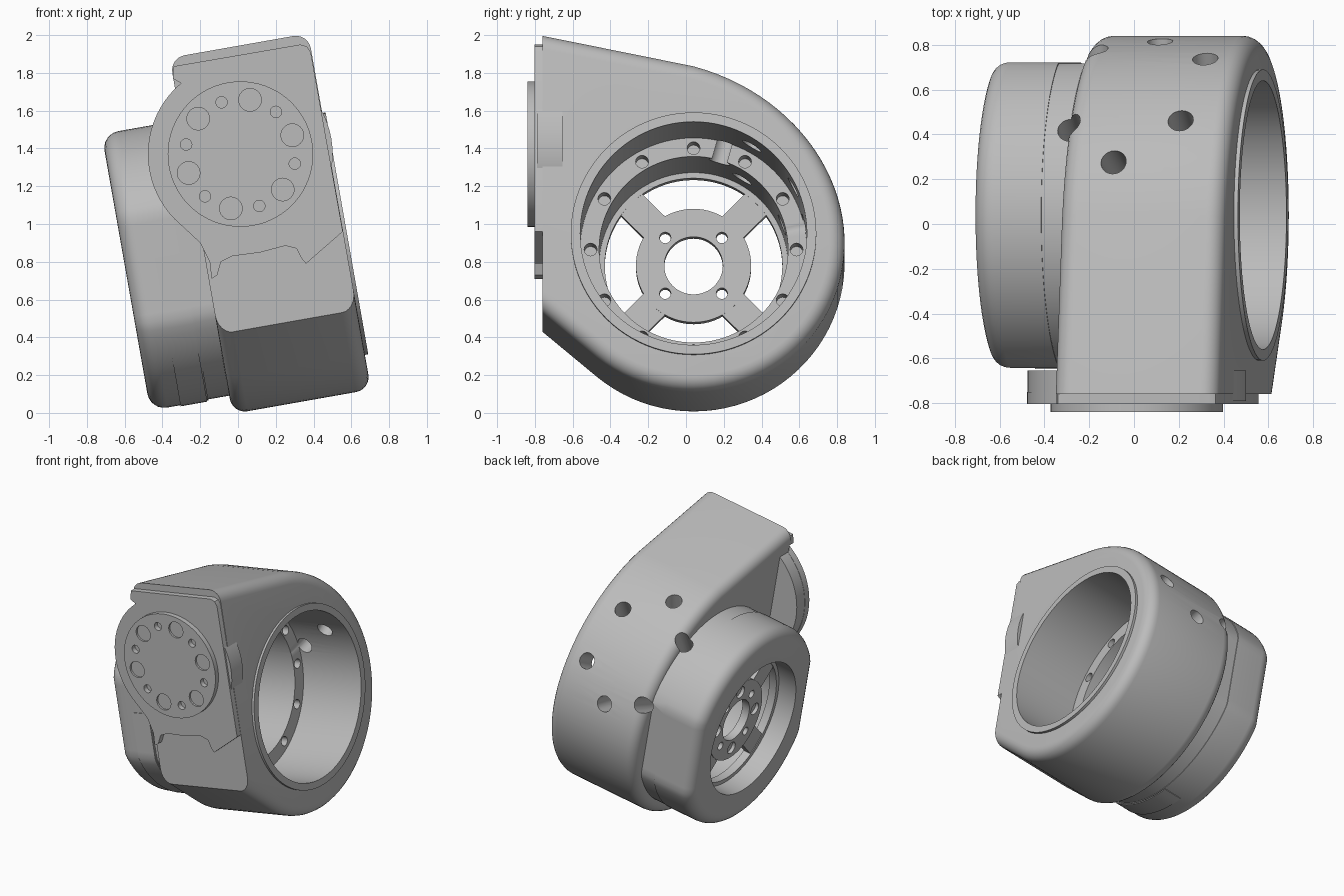
import bpy, bmesh, math
from mathutils import Matrix, Vector

if "Cube" in bpy.data.objects:
    bpy.data.objects.remove(bpy.data.objects["Cube"], do_unlink=True)

TILT = Matrix.Rotation(math.radians(-10), 4, 'Y')
CY, CW = 0.04, 0.836          # bore axis in the tilted frame
DISC = (0.013, 1.37)          # front disc centre (x, z)

grey = bpy.data.materials.new("housing grey")
grey.use_nodes = True
grey.diffuse_color = (0.5, 0.5, 0.5, 1)
grey.node_tree.nodes["Principled BSDF"].inputs["Base Color"].default_value = (0.5, 0.5, 0.5, 1)


def finish(bm, name):
    bmesh.ops.recalc_face_normals(bm, faces=bm.faces)
    mesh = bpy.data.meshes.new(name)
    bm.to_mesh(mesh)
    bm.free()
    mesh.materials.append(grey)
    ob = bpy.data.objects.new(name, mesh)
    bpy.context.collection.objects.link(ob)
    return ob


def circle(r, cy=CY, cw=CW, n=72):
    return [(cy + r * math.cos(2 * math.pi * i / n), cw + r * math.sin(2 * math.pi * i / n))
            for i in range(n)]


def extrude(pts, place, a, b):
    """Solid between two copies of a 2D outline; returns bmesh and both caps."""
    bm = bmesh.new()
    ends = [[bm.verts.new(place(t, p)) for p in pts] for t in (a, b)]
    caps = [bm.faces.new(e) for e in ends]
    for i in range(len(pts)):
        j = (i + 1) % len(pts)
        bm.faces.new((ends[0][i], ends[0][j], ends[1][j], ends[1][i]))
    return bm, caps


def side_prism(name, pts, a, b, round_a=0, round_b=0, front_cut=None):
    """Outline in (y, w) extruded along the tilted side axis."""
    bm, caps = extrude(pts, lambda t, p: (t, p[0], p[1]), a, b)
    bmesh.ops.recalc_face_normals(bm, faces=bm.faces)
    edge_sets = [(list(c.edges), r) for c, r in zip(caps, (round_a, round_b)) if r]
    for edges, r in edge_sets:
        bmesh.ops.bevel(bm, geom=edges, offset=r, segments=6, profile=0.5,
                        affect='EDGES', clamp_overlap=False)
    if front_cut is not None:
        cut = bmesh.ops.bisect_plane(bm, geom=bm.verts[:] + bm.edges[:] + bm.faces[:],
                                     plane_co=(0, front_cut, 0), plane_no=(0, -1, 0),
                                     clear_outer=True)
        rim = [e for e in cut["geom_cut"] if isinstance(e, bmesh.types.BMEdge)]
        bmesh.ops.edgeloop_fill(bm, edges=rim)
    bmesh.ops.transform(bm, matrix=TILT, verts=bm.verts)
    return finish(bm, name)


def front_prism(name, pts, a, b):
    """Outline in (x, z) extruded along y."""
    bm, _ = extrude(pts, lambda t, p: (p[0], t, p[1]), a, b)
    return finish(bm, name)


def lathe(name, profile, n=96):
    """Closed (u, radius) profile turned about the bore axis."""
    bm = bmesh.new()
    rings = []
    for i in range(n):
        c, s = math.cos(2 * math.pi * i / n), math.sin(2 * math.pi * i / n)
        rings.append([bm.verts.new((u, CY + r * c, CW + r * s)) for u, r in profile])
    for i in range(n):
        p, q = rings[i], rings[(i + 1) % n]
        for k in range(len(profile)):
            m = (k + 1) % len(profile)
            bm.faces.new((p[k], p[m], q[m], q[k]))
    bmesh.ops.remove_doubles(bm, verts=bm.verts, dist=1e-5)
    bmesh.ops.transform(bm, matrix=TILT, verts=bm.verts)
    return finish(bm, name)


def radial_drill(angle, u, r=0.057):
    """Drill pointing outward from the bore axis; angle measured from up to back."""
    a = math.radians(angle)
    d = Vector((0, math.sin(a), math.cos(a)))
    bm = bmesh.new()
    bmesh.ops.create_cone(bm, cap_ends=True, segments=24, radius1=r, radius2=r, depth=0.8)
    m = Matrix.Translation(Vector((u, CY, CW)) + d * 0.8) @ d.to_track_quat('Z', 'Y').to_matrix().to_4x4()
    bmesh.ops.transform(bm, matrix=TILT @ m, verts=bm.verts)
    return finish(bm, "drill")


def carve(ob, cutters, keep=False):
    bpy.context.view_layer.objects.active = ob
    for c in cutters:
        mod = ob.modifiers.new("cut", 'BOOLEAN')
        mod.operation = 'DIFFERENCE'
        mod.solver = 'EXACT'
        mod.object = c
        bpy.ops.object.modifier_apply(modifier=mod.name)
    if not keep:
        for c in cutters:
            bpy.data.objects.remove(c, do_unlink=True)


parts = []

# Main housing: growing spiral at the back, straight top and sloped underside
outline = [(-1.0, 0.629)]
for deg in range(-130, 91, 4):
    r = 0.8 + 0.15 * (max(deg, 0) / 90) ** 2.7
    a = math.radians(deg)
    outline.append((CY + r * math.cos(a), 0.8 + r * math.sin(a)))
outline.append((-1.0, 1.963))
housing = side_prism("main_housing", outline, -0.03, 0.715, 0.08, 0.08, front_cut=-0.76)

# Motor cover: round with flattened front and back
def cover_outline(r, flat, n=96):
    return [(CY + max(-flat, min(flat, y - CY)), w) for y, w in circle(r, n=n)]

cover = side_prism("motor_cover", cover_outline(0.743, 0.682), -0.455, -0.143, round_a=0.09)
band = side_prism("cover_joint_band", cover_outline(0.738, 0.677), -0.144, -0.02)

# Raised pad on the lower front of the cover
pad_pts = [p for p in cover_outline(0.749, 0.688) if p[0] < CY + 0.1 and p[1] < 0.9]
pad = side_prism("cover_lower_pad", pad_pts + [(CY, 0.6), (CY - 0.6, 0.88)], -0.293, -0.15)

# Stepped bore and outer recess through housing and cover
bore = lathe("bore_cutter", [(-0.6, 0), (-0.6, 0.5), (-0.31, 0.5), (-0.31, 0.47), (-0.25, 0.47),
                             (-0.25, 0.5), (0.24, 0.5), (0.24, 0.6), (0.9, 0.6), (0.9, 0)])
for ob in (cover, band, pad, housing):
    carve(ob, [bore], keep=True)
bpy.data.objects.remove(bore, do_unlink=True)

# Vent holes around the back
vents = [(16, 0.2), (31, 0.483), (62, 0.536), (78, 0.295), (31, -0.03), (70, 0.02)]
drills = [radial_drill(a, u) for a, u in vents]
carve(band, drills[4:], keep=True)
carve(housing, drills)

# Bolt holes on the inner flange
bolts = []
for i in range(12):
    a = math.radians(30 * i)
    bolts.append(side_prism("bolt", circle(0.034, CY + 0.545 * math.cos(a),
                                           CW + 0.545 * math.sin(a), 16), 0.14, 0.3))
carve(housing, bolts)
parts += [housing, cover, band, pad]

# Raised rim around the bore
parts.append(lathe("bore_rim", [(0.7, 0.6), (0.733, 0.6), (0.733, 0.65), (0.7, 0.65)]))

# Four-armed hub behind the bore
hub = side_prism("hub_plate", circle(0.305), -0.31, -0.25)
cuts = [side_prism("hub_hole", circle(0.155, n=48), -0.4, -0.2)]
for i in range(4):
    a = math.radians(45 + 90 * i)
    c, s = math.cos(a), math.sin(a)
    cuts.append(side_prism("screw_hole", circle(0.03, CY + 0.212 * c, CW + 0.212 * s, 16), -0.4, -0.2))
    b = a + math.pi / 4
    cuts.append(side_prism("pocket", circle(0.045, CY + 0.225 * math.cos(b), CW + 0.225 * math.sin(b), 20),
                           -0.4, -0.285))
    arm = [(CY + r * c - t * s, CW + r * s + t * c)
           for r, t in ((0.285, -0.08), (0.49, -0.08), (0.49, 0.08), (0.285, 0.08))]
    parts.append(side_prism("hub_arm_%d" % (i + 1), arm, -0.305, -0.252))
carve(hub, cuts)
parts.append(hub)

# Front mounting plate with a wavy lower edge and a round left bulge
plate = [(0.33, 1.95), (0.365, 1.94), (0.385, 1.91), (0.555, 0.96), (0.36, 0.79), (0.335, 0.82),
         (0.31, 0.87), (0.25, 0.885), (0.12, 0.85), (-0.03, 0.83), (-0.09, 0.80), (-0.11, 0.73),
         (-0.14, 0.71), (-0.15, 0.80), (-0.2, 0.90)]
for deg in range(230, 129, -5):
    a = math.radians(deg)
    plate.append((DISC[0] + 0.49 * math.cos(a), DISC[1] + 0.49 * math.sin(a)))
plate += [(-0.345, 1.77), (-0.34, 1.835)]
parts.append(front_prism("front_plate", plate, -0.803, -0.75))
parts.append(front_prism("plate_bulge", circle(0.488, *DISC), -0.79, -0.655))

# Output disc with alternating screw holes and shallow pockets
disc = front_prism("output_disc", circle(0.385, *DISC), -0.84, -0.795)
cuts = []
for i in range(12):
    a = math.radians(-10 + 30 * i)
    r, depth = ((0.03, 0.04), (0.06, 0.015))[i % 2]
    cuts.append(front_prism("disc_hole", circle(r, DISC[0] + 0.292 * math.cos(a),
                                                DISC[1] + 0.292 * math.sin(a), 24), -0.9, -0.84 + depth))
carve(disc, cuts)
parts.append(disc)

# Smooth shading with crisp edges
bpy.ops.object.select_all(action='DESELECT')
for ob in parts:
    ob.select_set(True)
bpy.context.view_layer.objects.active = housing
bpy.ops.object.shade_smooth_by_angle(angle=math.radians(30))
